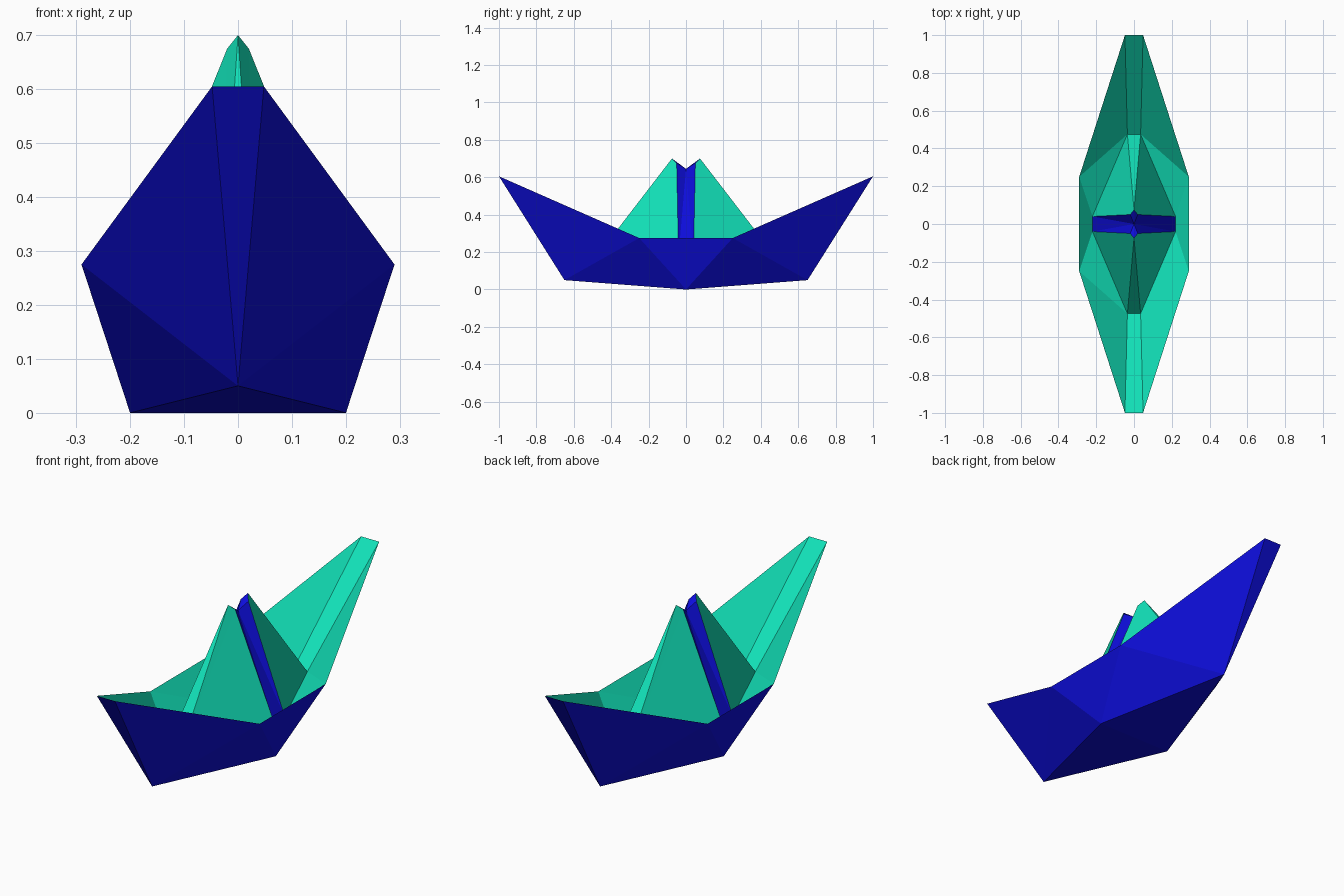
import bpy, bmesh

if "Cube" in bpy.data.objects:
    bpy.data.objects.remove(bpy.data.objects["Cube"])


def material(name, rgb):
    m = bpy.data.materials.new(name)
    m.diffuse_color = (*rgb, 1)
    m.use_nodes = True
    m.node_tree.nodes["Principled BSDF"].inputs["Base Color"].default_value = m.diffuse_color
    return m


BLUE = material("blue paper", (0.004, 0.004, 0.70))
TEAL = material("teal paper", (0.006, 0.75, 0.48))


def folded_paper(name, faces, mat, up):
    """Quarter of a folded sheet (x>0, y>0), facing up or down, mirrored in x and y."""
    bm = bmesh.new()
    for pts in faces:
        f = bm.faces.new([bm.verts.new(p) for p in pts])
        f.normal_update()
        if (f.normal.z > 0) != up:
            f.normal_flip()
    bmesh.ops.remove_doubles(bm, verts=bm.verts[:], dist=1e-5)
    me = bpy.data.meshes.new(name)
    bm.to_mesh(me)
    bm.free()
    me.materials.append(mat)
    ob = bpy.data.objects.new(name, me)
    bpy.context.collection.objects.link(ob)
    mir = ob.modifiers.new("mirror", 'MIRROR')
    mir.use_axis = (True, True, False)
    return ob


# Corner points of one quarter of the boat
tip, tip_mid = (0.048, 1, 0.605), (0, 1, 0.605)
keel_end, keel_side, keel_mid = (0, 0.65, 0.05), (0.2, 0, 0), (0, 0, 0)
rim, rim_mid = (0.29, 0.25, 0.275), (0.29, 0, 0.275)
deck, deck_mid = (0.035, 0.475, 0.18), (0, 0.475, 0.18)
foot, foot_mid = (0.22, 0.04, 0.18), (0.22, 0, 0.18)
shoulder, peak, notch = (0.02, 0.05, 0.675), (0, 0.075, 0.7), (0, 0, 0.645)

# Blue outside of the hull
folded_paper("hull_outside", [
    (tip_mid, tip, keel_end),
    (tip, keel_end, rim),
    (keel_end, keel_side, rim),
    (keel_side, rim, rim_mid),
    (keel_mid, keel_side, keel_end),
], BLUE, False)

# Teal inside of the hull
folded_paper("hull_inside", [
    (tip_mid, tip, deck, deck_mid),
    (tip, deck, rim),
    (deck, foot, rim),
    (rim, rim_mid, foot_mid, foot),
], TEAL, True)

# Teal peaks of the centre sail
folded_paper("sail_peaks", [
    (deck_mid, deck, peak),
    (deck, foot, shoulder),
    (deck, shoulder, peak),
], TEAL, True)

# Blue band between the two peaks
folded_paper("sail_band", [
    (foot_mid, foot, notch),
    (foot, shoulder, notch),
    (shoulder, peak, notch),
], BLUE, True)
